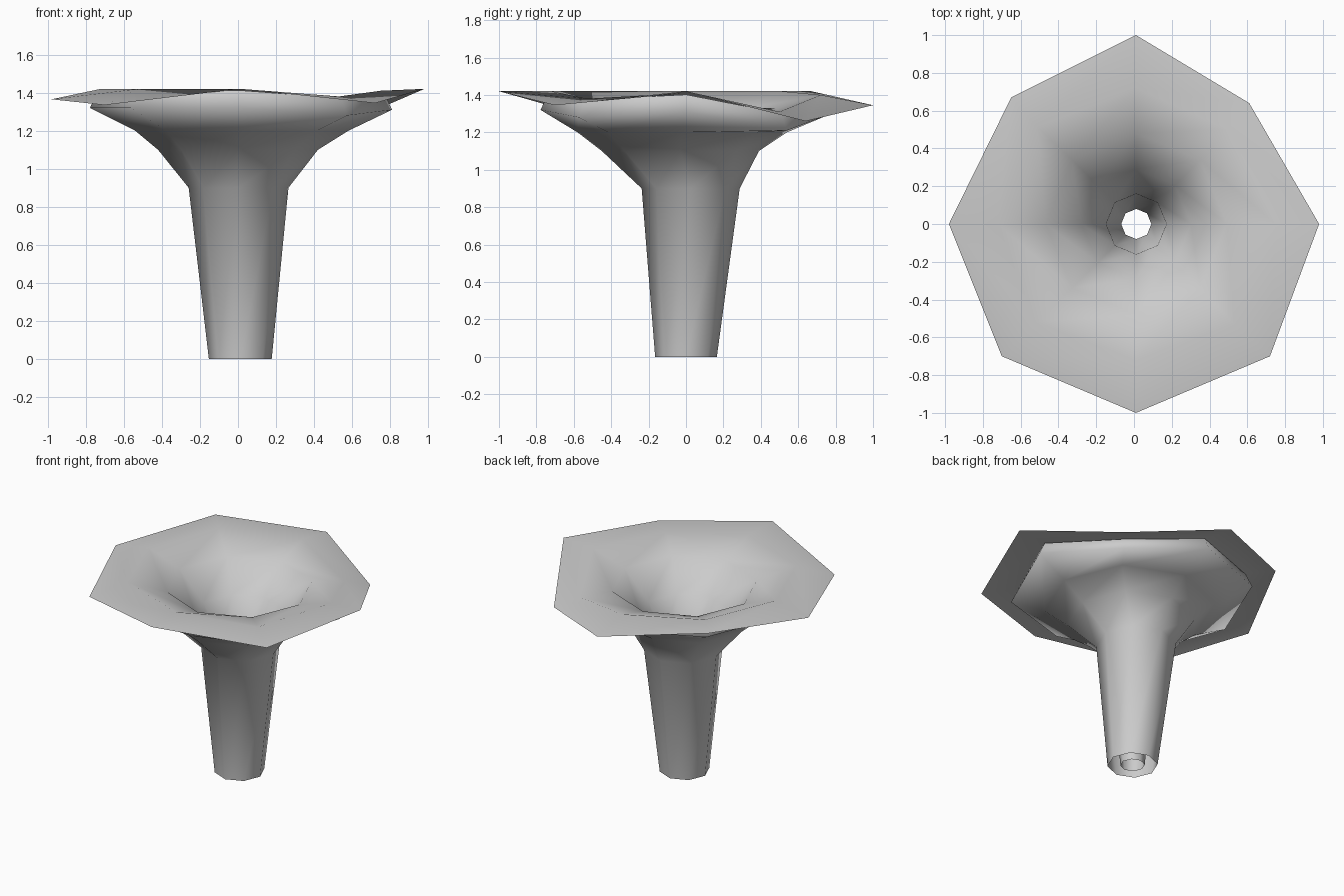
import bpy
import bmesh
from math import cos, sin, pi

cube = bpy.data.objects.get("Cube")
if cube:
    bpy.data.objects.remove(cube, do_unlink=True)

SIDES = 8

grey = bpy.data.materials.new("light_grey")
grey.use_nodes = True
colour = (0.6, 0.6, 0.6, 1)
grey.diffuse_color = colour
bsdf = grey.node_tree.nodes["Principled BSDF"]
bsdf.inputs["Base Color"].default_value = colour
bsdf.inputs["Roughness"].default_value = 0.6

# Uneven rim corners, anticlockwise from +x
RIM = [(0.98, 0, 1.42), (0.61, 0.64, 1.26), (0.01, 1, 1.345), (-0.65, 0.67, 1.42),
       (-0.98, 0, 1.365), (-0.70, -0.70, 1.335), (0.01, -1, 1.42), (0.72, -0.70, 1.345)]

# Raised crest inside the rim
CREST = [(0.75, 0, 1.41), (0.50, 0.50, 1.31), (0.01, 0.72, 1.40), (-0.51, 0.51, 1.42),
         (-0.72, 0, 1.42), (-0.52, -0.52, 1.42), (0.01, -0.72, 1.42), (0.53, -0.53, 1.38)]


def ring(radius, z, cx=0.012, cy=0):
    """Regular octagon around the stem axis."""
    return [(cx + radius * cos(2 * pi * i / SIDES), cy + radius * sin(2 * pi * i / SIDES), z)
            for i in range(SIDES)]


def below_crest(scale, drop):
    """Crest outline scaled sideways and lowered."""
    return [(x * scale, y * scale, z - drop) for x, y, z in CREST]


def shell(name, rings, flip=False):
    """Skin a stack of octagons into an open smooth shell."""
    bm = bmesh.new()
    loops = [[bm.verts.new(p) for p in r] for r in rings]
    for low, high in zip(loops, loops[1:]):
        for i in range(SIDES):
            j = (i + 1) % SIDES
            quad = [low[i], low[j], high[j], high[i]]
            face = bm.faces.new(quad[::-1] if flip else quad)
            face.smooth = True
    mesh = bpy.data.meshes.new(name)
    bm.to_mesh(mesh)
    bm.free()
    mesh.materials.append(grey)
    obj = bpy.data.objects.new(name, mesh)
    bpy.context.collection.objects.link(obj)


# Outer stem, flare and rolled lip under the crest
shell("outer_stem_and_flare", [
    ring(0.165, 0), ring(0.262, 0.9, 0.003, 0.025), ring(0.42, 1.1, 0, -0.03),
    ring(0.56, 1.2, 0.02, -0.02), below_crest(1.08, 0.1), below_crest(1.02, 0.008)])

# Inner tube opening into the wide bowl
shell("inner_tube_and_bowl", [
    ring(0.08, 0), ring(0.16, 0.93), ring(0.29, 1.14), ring(0.48, 1.33), CREST, RIM],
    flip=True)
